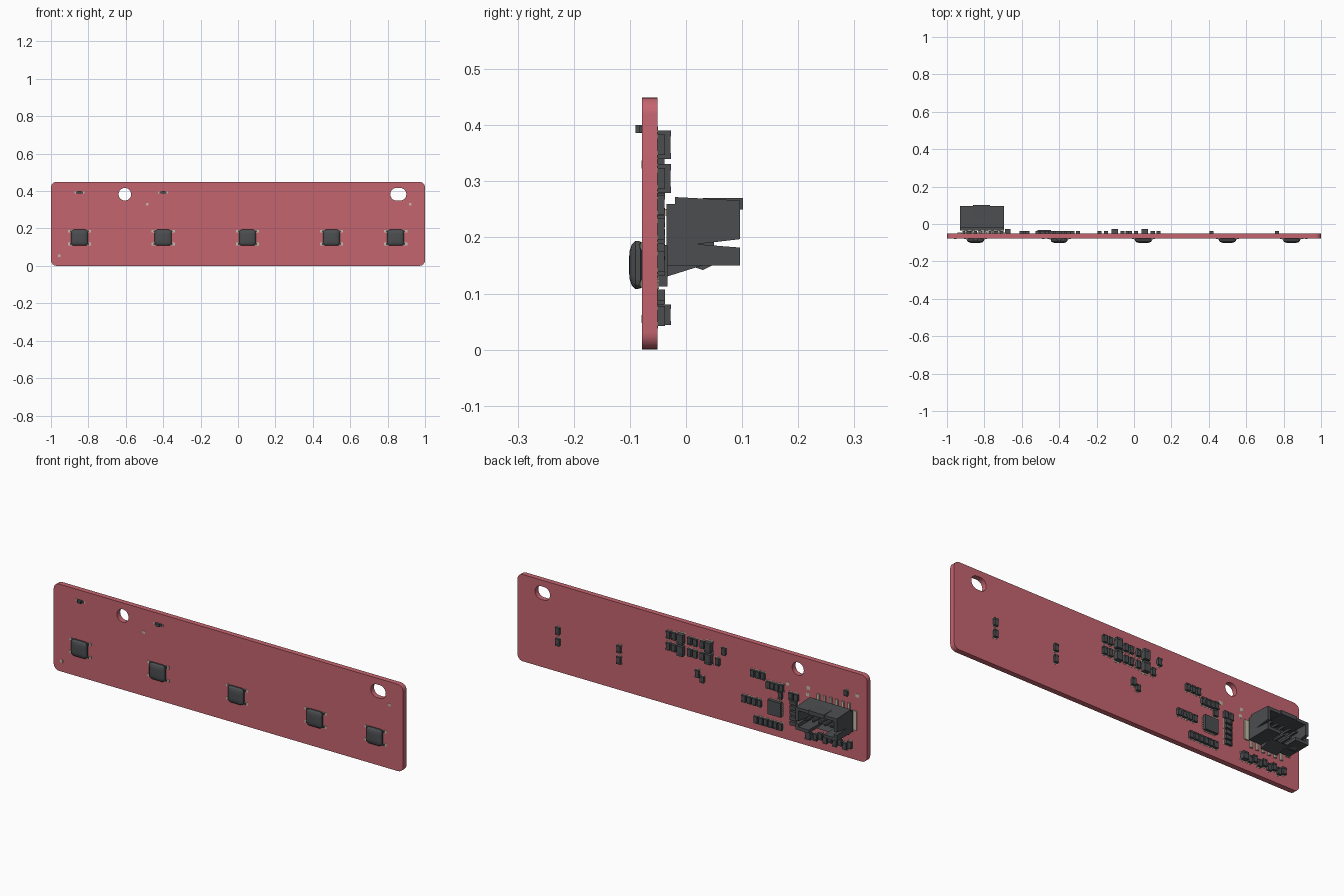
import bpy, bmesh, math
from mathutils import Matrix, Vector

if "Cube" in bpy.data.objects:
    bpy.data.objects.remove(bpy.data.objects["Cube"])


def material(name, rgb):
    m = bpy.data.materials.new(name)
    m.diffuse_color = (*rgb, 1)
    m.use_nodes = True
    m.node_tree.nodes["Principled BSDF"].inputs["Base Color"].default_value = m.diffuse_color
    return m


RED = material("board_red", (0.56, 0.13, 0.16))
DARK = material("dark_grey", (0.07, 0.075, 0.08))
TAN = material("pad_tan", (0.55, 0.5, 0.4))
FRONT, BACK = -0.078, -0.051


def finish(name, bm, mat, bevel=0):
    bmesh.ops.recalc_face_normals(bm, faces=bm.faces)
    me = bpy.data.meshes.new(name)
    bm.to_mesh(me)
    bm.free()
    ob = bpy.data.objects.new(name, me)
    me.materials.append(mat)
    bpy.context.collection.objects.link(ob)
    if bevel:
        b = ob.modifiers.new("bevel", 'BEVEL')
        b.width, b.segments = bevel, 1
    return ob


def box(bm, x0, x1, y0, y1, z0, z1):
    mid = Vector(((x0 + x1) / 2, (y0 + y1) / 2, (z0 + z1) / 2))
    size = Matrix.Diagonal((x1 - x0, y1 - y0, z1 - z0, 1))
    bmesh.ops.create_cube(bm, size=1, matrix=Matrix.Translation(mid) @ size)


def block(bm, x, z, w, h, y0, y1):
    box(bm, x - w / 2, x + w / 2, y0, y1, z - h / 2, z + h / 2)


def extrude_yz(bm, pts, x0, x1):
    a = [bm.verts.new((x0, y, z)) for y, z in pts]
    b = [bm.verts.new((x1, y, z)) for y, z in pts]
    bm.faces.new(a)
    bm.faces.new(b[::-1])
    n = len(pts)
    for i in range(n):
        bm.faces.new((a[i], b[i], b[(i + 1) % n], a[(i + 1) % n]))


def rounded(x, z, hw, hh, r, n=6):
    pts = []
    for k, (sx, sz) in enumerate(((1, 1), (-1, 1), (-1, -1), (1, -1))):
        for i in range(n + 1):
            t = math.pi / 2 * (k + i / n)
            pts.append((x + sx * (hw - r) + r * math.cos(t),
                        z + sz * (hh - r) + r * math.sin(t)))
    return pts


# board: filled outline with a round hole and a slot
cu = bpy.data.curves.new("board", 'CURVE')
cu.dimensions, cu.fill_mode = '2D', 'BOTH'
cu.extrude = (BACK - FRONT) / 2
for pts in (rounded(0, 0.225, 1, 0.2245, 0.03),
            rounded(-0.605, 0.383, 0.0335, 0.0335, 0.0333),
            rounded(0.857, 0.383, 0.043, 0.034, 0.0338)):
    sp = cu.splines.new('POLY')
    sp.points.add(len(pts) - 1)
    for p, (x, z) in zip(sp.points, pts):
        p.co = (x, z, 0, 1)
    sp.use_cyclic_u = True
board = bpy.data.objects.new("board", cu)
bpy.context.collection.objects.link(board)
board.rotation_euler.x = math.pi / 2
board.location.y = (FRONT + BACK) / 2
bpy.context.view_layer.objects.active = board
board.select_set(True)
bpy.ops.object.convert(target='MESH')
board = bpy.context.object
board.data.materials.clear()
board.data.materials.append(RED)
bpy.ops.object.shade_smooth_by_angle()

pads, bodies, terminals = bmesh.new(), bmesh.new(), bmesh.new()

# push buttons: lofted rounded squares with four corner leads
for i, x in enumerate((-0.847, -0.4, 0.05, 0.5, 0.843)):
    bm = bmesh.new()
    rings = []
    for y, h, r in ((FRONT, 0.035, 0.012), (-0.081, 0.042, 0.014), (-0.09, 0.043, 0.016),
                    (-0.097, 0.036, 0.016), (-0.1005, 0.025, 0.014), (-0.1015, 0.012, 0.008)):
        rings.append([bm.verts.new((px, y, pz)) for px, pz in rounded(x, 0.151, h * 1.05, h, r, 3)])
    for a, b in zip(rings, rings[1:]):
        for k in range(len(a)):
            m = (k + 1) % len(a)
            bm.faces.new((a[k], a[m], b[m], b[k]))
    bm.faces.new(rings[0])
    bm.faces.new(rings[-1])
    button = finish(f"button_{i}", bm, DARK)
    for s in (-1, 1):
        for t in (-1, 1):
            block(pads, x + s * 0.053, 0.151 + t * 0.034, 0.018, 0.014, FRONT - 0.002, FRONT)
            block(terminals, x + s * 0.043, 0.151 + t * 0.034, 0.016, 0.009, FRONT - 0.006, FRONT)

# front indicator lights and alignment marks
for x in (-0.847, -0.4):
    block(bodies, x, 0.393, 0.02, 0.014, -0.09, FRONT)
    for s in (-1, 1):
        block(terminals, x + s * 0.014, 0.393, 0.01, 0.012, -0.083, FRONT)
        block(pads, x + s * 0.022, 0.393, 0.01, 0.012, FRONT - 0.001, FRONT)
for x, z in ((-0.485, 0.33), (0.92, 0.33), (-0.955, 0.055)):
    block(pads, x, z, 0.014, 0.014, FRONT - 0.001, FRONT)


# back chips: body, two end terminals and solder pads
def chip(x, z, length=0.036, width=0.022, height=0.014, along_z=True):
    def part(bm, off, ln, wd, top):
        if along_z:
            block(bm, x, z + off, wd, ln, BACK, top)
        else:
            block(bm, x + off, z, ln, wd, BACK, top)
    top = BACK + height
    part(bodies, 0, length * 0.6, width * 0.94, top - 0.001)
    for s in (-1, 1):
        part(terminals, s * length * 0.4, length * 0.22, width, top)
        part(pads, s * length * 0.48, length * 0.34, width * 1.1, BACK + 0.001)


for x in (0.765, 0.415):
    for z in (0.215, 0.157):
        chip(x, z)
for z in (0.365, 0.305):
    for x in (0.132, 0.1, 0.01, -0.022, -0.062):
        chip(x, z)
    for x in (0.057, -0.102):
        chip(x, z, 0.05, 0.034, 0.024)
chip(-0.185, 0.363)
chip(-0.15, 0.3)
chip(-0.035, 0.208)
chip(-0.062, 0.185, 0.03)
for x, z in ((-0.35, 0.295), (-0.38, 0.295), (-0.41, 0.295), (-0.44, 0.258), (-0.465, 0.258),
             (-0.49, 0.258), (-0.515, 0.262), (-0.51, 0.222), (-0.57, 0.235), (-0.6, 0.235)):
    chip(x, z, 0.034)
for i in range(4):
    chip(-0.3 - 0.03 * i, 0.15, 0.034)
for i in range(6):
    chip(-0.37 - 0.028 * i, 0.06, 0.034)
for i in range(5):
    chip(-0.585, 0.205 - 0.027 * i, 0.036, 0.02, along_z=False)
chip(-0.675, 0.062, 0.036, 0.03, 0.024)
for i in range(8):
    chip(-0.71 - 0.028 * i, 0.06 + 0.012 * (i % 2), 0.034)
chip(-0.885, 0.335, 0.026, 0.022)
for x, z in ((-0.945, 0.335), (-0.665, 0.3), (-0.66, 0.265), (-0.545, 0.29)):
    block(pads, x, z, 0.018, 0.018, BACK, BACK + 0.001)

# square controller chip with pads around it
block(bodies, -0.48, 0.15, 0.074, 0.074, BACK + 0.002, -0.033)
for i in range(6):
    o = -0.028 + i * 0.0112
    block(pads, -0.48 + o, 0.15, 0.006, 0.084, BACK, BACK + 0.003)
    block(pads, -0.48, 0.15 + o, 0.084, 0.006, BACK, BACK + 0.003)

finish("chip_bodies", bodies, DARK)
finish("chip_terminals", terminals, DARK)
finish("solder_pads", pads, TAN)

# connector housing: open shroud with wedge notches in its side walls
bm = bmesh.new()
X0, X1 = -0.93, -0.695
side = [(-0.035, 0.15), (-0.035, 0.26), (-0.02, 0.26), (-0.02, 0.272), (0.096, 0.266),
        (0.096, 0.197), (0.02, 0.188), (0.096, 0.182), (0.096, 0.15)]
extrude_yz(bm, side, X0, X0 + 0.016)
extrude_yz(bm, side, X1 - 0.016, X1)
box(bm, X0 + 0.016, X1 - 0.016, -0.035, -0.015, 0.15, 0.26)
extrude_yz(bm, [(-0.02, 0.255), (-0.02, 0.272), (0.096, 0.266), (0.096, 0.25)], X0 + 0.016, X1 - 0.016)
for a, b in ((X0 + 0.016, -0.855), (-0.77, X1 - 0.016)):
    box(bm, a, b, -0.02, 0.096, 0.15, 0.166)
# latch tab, lower ribs
box(bm, -0.86, -0.77, 0.03, 0.1015, 0.25, 0.27)
extrude_yz(bm, [(-0.035, 0.13), (0.035, 0.152), (-0.035, 0.156)], -0.86, -0.765)
extrude_yz(bm, [(0.0, 0.152), (0.03, 0.142), (0.05, 0.152)], X0 + 0.02, X0 + 0.05)
finish("connector_housing", bm, DARK)

# connector pins and flat leads
bm, leads = bmesh.new(), bmesh.new()
for i in range(6):
    x = -0.9 + i * 0.035
    for z in (0.19, 0.23):
        block(bm, x, z, 0.01, 0.01, -0.02, 0.05)
    block(leads, x, 0.262, 0.013, 0.05, BACK, -0.042)
    block(leads, x + 0.006, 0.148, 0.013, 0.05, BACK, -0.042)
    block(leads, x, 0.245, 0.01, 0.012, -0.042, -0.034)
    block(leads, x + 0.006, 0.165, 0.01, 0.012, -0.042, -0.034)
for x in (X0 - 0.002, X1 + 0.002):
    block(leads, x, 0.205, 0.024, 0.1, BACK, -0.045)
finish("connector_pins", bm, DARK)
finish("connector_leads", leads, TAN)
